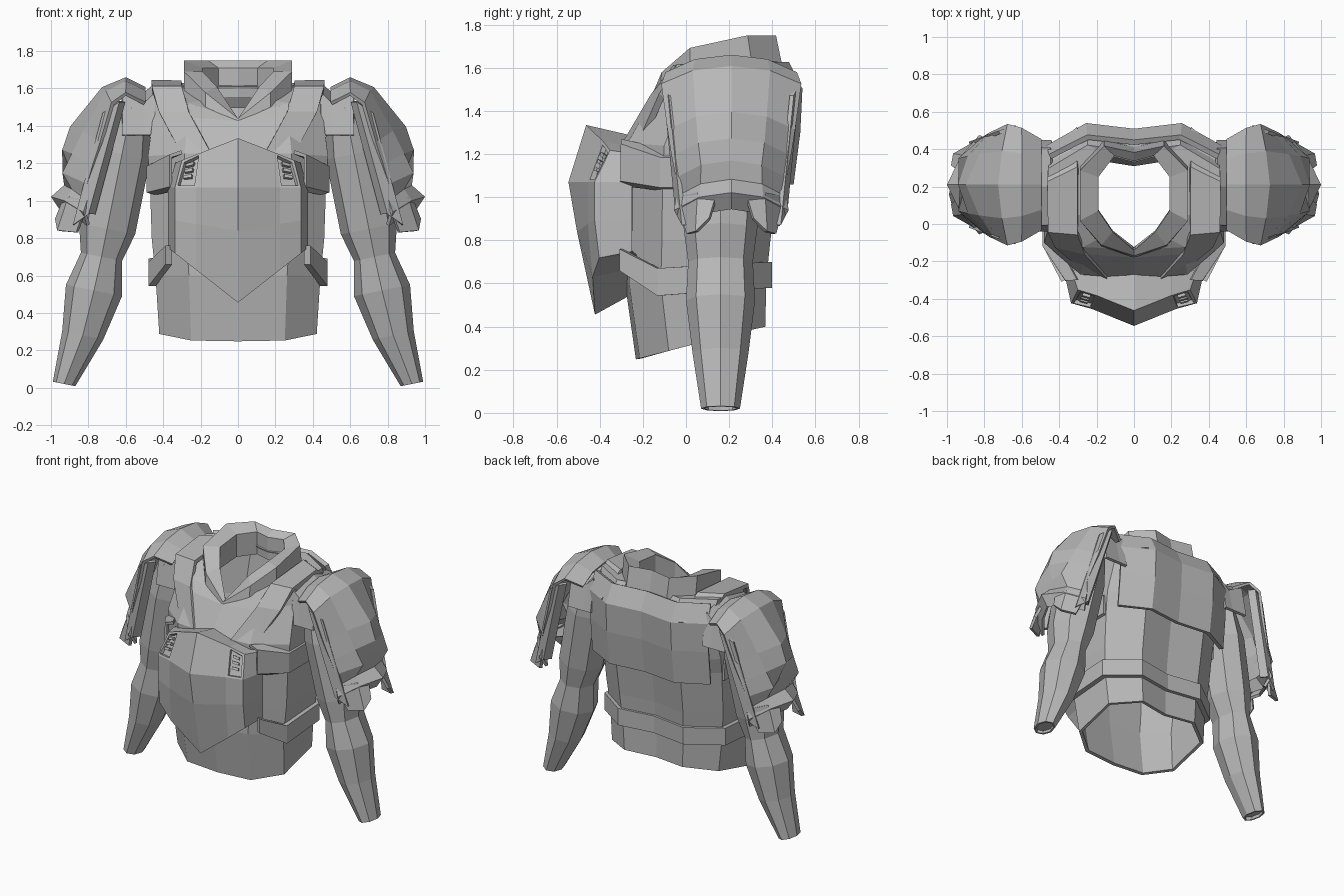
import bpy
import bmesh
from math import cos, sin, tau
from mathutils import Vector

cube = bpy.data.objects.get("Cube")
if cube:
    bpy.data.objects.remove(cube, do_unlink=True)

grey = bpy.data.materials.new("plain grey")
grey.use_nodes = True
grey.diffuse_color = (.48, .48, .48, 1)
grey.node_tree.nodes["Principled BSDF"].inputs["Base Color"].default_value = grey.diffuse_color


def finish(name, bm, thickness=0):
    """Turn a left-half mesh into a mirrored, optionally thickened object."""
    bmesh.ops.recalc_face_normals(bm, faces=bm.faces)
    mesh = bpy.data.meshes.new(name)
    bm.to_mesh(mesh)
    bm.free()
    mesh.materials.append(grey)
    part = bpy.data.objects.new(name, mesh)
    bpy.context.collection.objects.link(part)
    part.modifiers.new("mirror", 'MIRROR')
    if thickness:
        shell = part.modifiers.new("shell", 'SOLIDIFY')
        shell.thickness = thickness
        shell.offset = 0


def grid(rows, closed=False):
    """Skin quads between consecutive rows of points."""
    bm = bmesh.new()
    lines = [[bm.verts.new(point) for point in row] for row in rows]
    for low, high in zip(lines, lines[1:]):
        count = len(low)
        for i in range(count if closed else count - 1):
            j = (i + 1) % count
            bm.faces.new((low[i], low[j], high[j], high[i]))
    bm.faces.ensure_lookup_table()
    return bm, lines


def patch(name, thickness, rows):
    bm, lines = grid(rows)
    finish(name, bm, thickness)


def half_ring(width, front, back, front_height, back_height, steep=1, point=.03):
    """Body outline on the left side, from front centre to back centre."""
    outline = [(0, 0), (.6, point), (1, point + .23), (1, .8), (.55, 1.03), (0, .97)]
    points = []
    for across, along in outline:
        rise = min(along * steep, 1) ** (1 / steep)
        points.append((width * across,
                       front + (back - front) * along,
                       front_height + (back_height - front_height) * rise))
    return points


# Body shell, open at the waist and the neck
patch("body_shell", .025, [
    half_ring(.41, -.22, .34, .25, .4),
    half_ring(.43, -.27, .34, .6, .6),
    half_ring(.45, -.27, .36, .8, .8),
    half_ring(.46, -.28, .4, 1.1, 1.1),
    half_ring(.47, -.28, .43, 1.25, 1.2),
    half_ring(.44, -.17, .48, 1.42, 1.5, steep=2),
    half_ring(.45, -.13, .4, 1.43, 1.62, steep=3),
    half_ring(.2, -.13, .35, 1.42, 1.6, steep=2, point=.2),
])

# Standing collar with a V at the throat: outside, rim, inside
patch("collar", 0, [
    half_ring(.29, -.18, .43, 1.42, 1.6, steep=2, point=.1),
    half_ring(.29, -.17, .4, 1.44, 1.75, steep=2, point=.1),
    half_ring(.19, -.14, .35, 1.44, 1.71, steep=2, point=.2),
    half_ring(.19, -.13, .35, 1.4, 1.55, steep=2, point=.2),
])

# Raised plate across the upper back
patch("back_plate", .03, [
    half_ring(width, 0, depth, height, height)[3:]
    for width, depth, height in [(.46, .47, 1.06), (.46, .5, 1.3), (.46, .51, 1.5), (.45, .45, 1.62)]
])

# Broad straps over the shoulders
strap_width = .16
patch("shoulder_strap", .03, [
    [(x, y, z), (x + strap_width, y * .75, z)]
    for x, y, z in [(.14, -.28, 1.25), (.26, -.15, 1.47), (.3, -.05, 1.6), (.3, .3, 1.63), (.3, .51, 1.5)]
])

# Arched joints between the body and the shoulder guards
patch("shoulder_joint", .02, [
    [(x, -.03, 1.35), (x, 0, top - .05), (x, .2, top), (x, .4, top - .05), (x, .44, 1.35)]
    for x, top in [(.44, 1.62), (.5, 1.57), (.62, 1.63)]
])

# Underarm strap and belt, each rising to a tip beside the breastplate
patch("underarm_strap", .02, [
    [(width * .75, -.3, top)] + half_ring(width, -.3, .4, side, side)[2:4]
    for width, top, side in [(.4, 1.26, 1.22), (.48, 1.24, 1.18), (.48, 1.08, 1.05), (.44, 1.06, 1.04)]
])
patch("belt", .04, [
    [(.37, -.3, tip)] + half_ring(.46, -.3, .36, side, back)[2:]
    for tip, side, back in [(.76, .66, .7), (.66, .53, .58)]
])


# Keeled breastplate with sunken vent panels
def breast_row(width, keel, flank, keel_height, side_height):
    depths = (keel, flank, flank + .03, -.25)
    return [Vector((width * part, depth, keel_height + (side_height - keel_height) * part))
            for part, depth in zip((0, .6, .9, 1), depths)]


breast_rows = [
    breast_row(.33, -.25, -.27, 1.28, 1.2),
    breast_row(.33, -.46, -.38, 1.33, 1.2),
    breast_row(.37, -.54, -.45, 1.07, 1.07),
    breast_row(.37, -.5, -.45, .84, .9),
    breast_row(.37, -.42, -.43, .46, .75),
    breast_row(.36, -.26, -.26, .55, .75),
]
bm, lines = grid(breast_rows)
bmesh.ops.recalc_face_normals(bm, faces=bm.faces)
vent = bm.faces[4]
bmesh.ops.inset_individual(bm, faces=[vent], thickness=.015, depth=0)
bmesh.ops.inset_individual(bm, faces=[vent], thickness=.004, depth=-.02)
finish("breastplate", bm, .01)

# Louvres inside the vents
upper, lower = breast_rows[1], breast_rows[2]


def on_vent(across, down):
    top = upper[1].lerp(upper[2], across)
    bottom = lower[1].lerp(lower[2], across)
    return top.lerp(bottom, down)


for label, start in [("upper", .2), ("middle", .4), ("lower", .6)]:
    patch(label + "_vent_louvre", .02, [
        [on_vent(.3, down), on_vent(.7, down)] for down in (start, start + .1)
    ])

# Eight-sided sleeves with sunken cuffs
sides = 8
arm_depth = .16
rings = []
for x, z, half_width, half_depth in [
    (.57, 1.5, .1, .18), (.62, 1.25, .15, .2), (.7, .85, .15, .17), (.73, .7, .11, .15),
    (.77, .52, .15, .16), (.83, .28, .11, .13), (.93, .02, .06, .09),
]:
    ring = []
    for step in range(sides):
        angle = tau * step / sides
        outward = half_width * cos(angle)
        ring.append((x + outward, arm_depth + half_depth * sin(angle), z + outward * .2))
    rings.append(ring)
bm, lines = grid(rings, closed=True)
bm.faces.new(lines[0])
cuff = bm.faces.new(lines[-1])
bmesh.ops.recalc_face_normals(bm, faces=bm.faces)
bmesh.ops.inset_individual(bm, faces=[cuff], thickness=.012, depth=0)
bmesh.ops.inset_individual(bm, faces=[cuff], thickness=.002, depth=-.02)
finish("sleeve", bm)

# Faceted shoulder guards with a ridge down the outside of the arm
guard_middle = .21


def guard_row(edge, shoulder, ridge, height, depth):
    half = [(edge, depth, height - .06), (shoulder, depth * .55, height), (ridge, 0, height + .02)]
    front = [(x, guard_middle - y, z) for x, y, z in half]
    rear = [(x, guard_middle + y, z) for x, y, z in half[:-1]]
    return front + rear[::-1]


patch("shoulder_guard", .02, [
    guard_row(.5, .5, .5, 1.58, .24),
    guard_row(.6, .6, .6, 1.63, .3),
    guard_row(.67, .7, .72, 1.58, .32),
    guard_row(.73, .82, .89, 1.37, .29),
    guard_row(.77, .88, .93, 1.25, .27),
    guard_row(.8, .93, .89, 1.15, .25),
    guard_row(.8, .88, .92, 1.06, .25),
    guard_row(.82, .92, .99, 1, .26),
    guard_row(.8, .88, .94, .93, .22),
])

# Edge bars and lower flaps on both faces of the guards
for label, facing in [("front", -1), ("rear", 1)]:
    def guard_part(name, rows):
        patch(label + "_guard_" + name, .02, [
            [(x, guard_middle + facing * y, z) for x, y, z in row] for row in rows
        ])

    bar_top = [(.61, .27, 1.53), (.64, .31, 1.53), (.72, .28, 1.47)]
    bar_bottom = [(x + .16, y - .06, z - .6) for x, y, z in bar_top]
    guard_part("bar", [bar_top, bar_bottom])
    guard_part("flap", [
        [(.8, .25, 1), (.9, .15, 1.02), (.93, .07, 1)],
        [(.86, .2, .83), (.96, .16, .84), (.97, .1, .9)],
    ])
